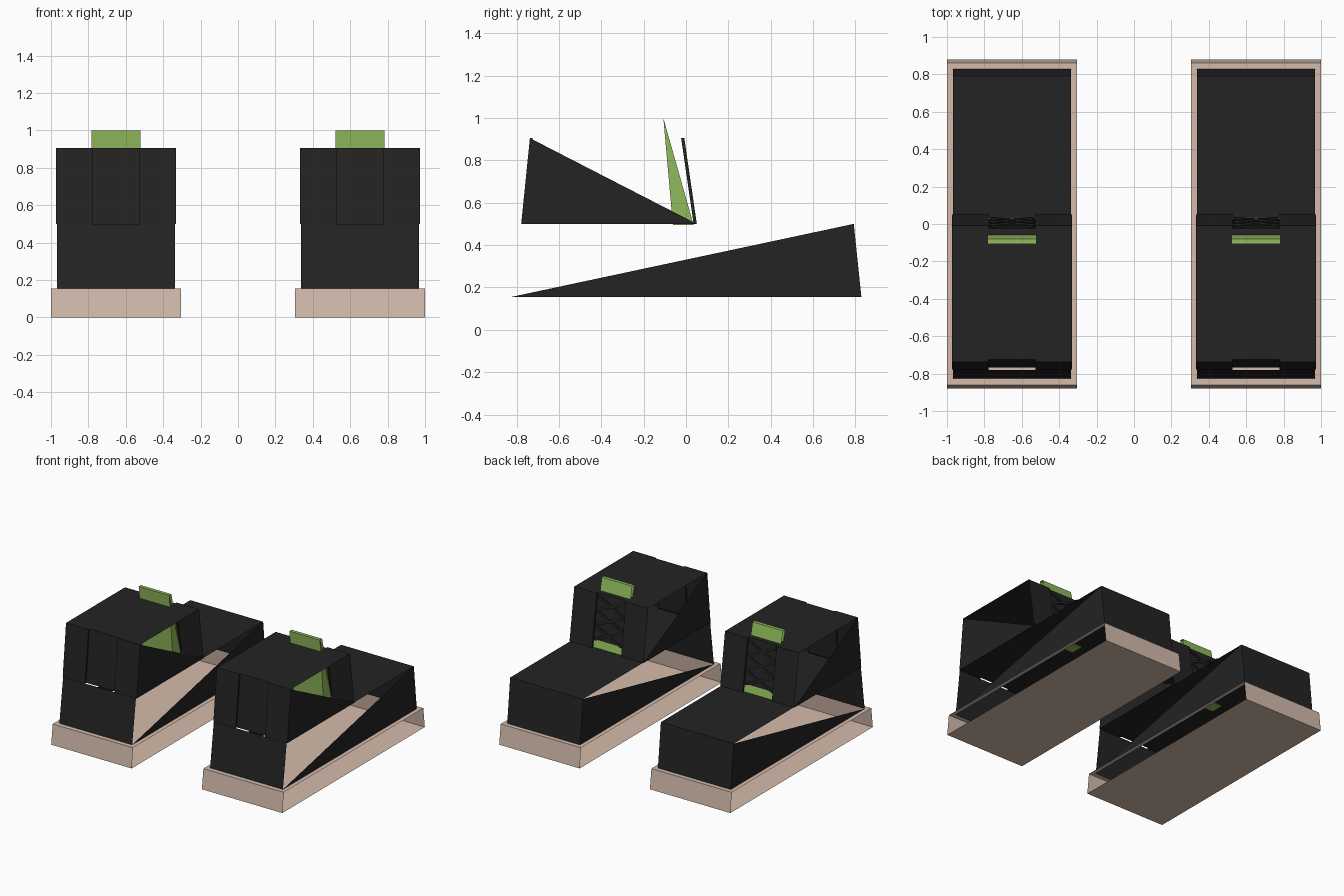
import bpy, math
from mathutils import Vector

if "Cube" in bpy.data.objects:
    bpy.data.objects.remove(bpy.data.objects["Cube"])


def material(name, rgb):
    m = bpy.data.materials.new(name)
    m.diffuse_color = (*rgb, 1)
    m.use_nodes = True
    m.node_tree.nodes["Principled BSDF"].inputs["Base Color"].default_value = m.diffuse_color
    return m


BLACK = material("black_leather", (0.017, 0.017, 0.017))
PEACH = material("peach_sole", (0.66, 0.50, 0.41))
GREEN = material("green_tongue", (0.28, 0.50, 0.11))


def sheet(name, mat, faces, cx):
    """Open surface from a list of polygons, shifted sideways to its boot."""
    verts, polys = [], []
    for f in faces:
        polys.append(range(len(verts), len(verts) + len(f)))
        verts += [(x + cx, y, z) for x, y, z in f]
    me = bpy.data.meshes.new(name)
    me.from_pydata(verts, [], [list(p) for p in polys])
    me.materials.append(mat)
    ob = bpy.data.objects.new(name, me)
    bpy.context.collection.objects.link(ob)
    return ob


def wall(x0, x1, low, high):
    """Quad spanning x0..x1 between two (y, z) points."""
    return [(x0, *low), (x1, *low), (x1, *high), (x0, *high)]


def side(x, *pts):
    """Polygon in the plane of constant x from (y, z) points."""
    return [(x, y, z) for y, z in pts]


def flat(x0, x1, y0, y1, z):
    return wall(x0, x1, (y0, z), (y1, z))


def bar(a, b, out, width, thick):
    """Faces of a thin box running from a to b, lying on a slanted panel."""
    a, b = Vector(a), Vector(b)
    w = (b - a).cross(out).normalized() * width / 2
    t = out * thick
    c = [a - w, a + w, b + w, b - w]
    d = [p + t for p in c]
    quads = [c, d] + [[c[i], c[(i + 1) % 4], d[(i + 1) % 4], d[i]] for i in range(4)]
    return [[tuple(p) for p in q] for q in quads]


SW, LW, CW, PW = 0.348, 0.315, 0.32, 0.126   # half widths: sole, lower, collar, panel
ZS, ZD, ZC = 0.155, 0.5, 0.905               # heights: sole, deck, collar top

for tag, cx in (("left", -0.652), ("right", 0.652)):
    # sole tray: floor, sloping ends, narrow rim, open sides
    f = [flat(-SW, SW, -0.88, 0.88, 0)]
    for s in (-1, 1):
        f.append(wall(-SW, SW, (s * 0.88, 0), (s * 0.862, ZS)))
        f.append(flat(-SW, SW, s * 0.826, s * 0.862, ZS))
        f.append(flat(s * LW, s * SW, -0.826, 0.826, ZS))
    sheet(tag + "_sole", PEACH, f, cx)

    # lower shoe: heel wall, toe wall, deck with a heel slit, half-open sides
    f = [wall(-LW, LW, (-0.826, ZS), (-0.78, ZD)),
         wall(-LW, LW, (0.828, ZS), (0.792, ZD)),
         flat(-LW, LW, -0.762, 0.792, ZD)]
    for s in (-1, 1):
        f.append(flat(s * PW, s * LW, -0.78, -0.762, ZD))
        f.append(side(s * LW, (-0.826, ZS), (0.792, ZD), (0.828, ZS)))
    sheet(tag + "_lower_shoe", BLACK, f, cx)

    # ankle collar: top, walls split around the recesses, half-open sides
    heel, toe = ((-0.778, ZD), (-0.737, ZC)), ((0.051, ZD), (-0.008, ZC))
    heel_in, toe_in = ((-0.766, ZD), (-0.725, ZC)), ((0.036, ZD), (-0.023, ZC))
    f = [flat(-PW, PW, heel_in[1][0], toe_in[1][0], ZC)]
    for s in (-1, 1):
        f.append(flat(s * PW, s * CW, heel[1][0], toe[1][0], ZC))
        for outer, inner in ((heel, heel_in), (toe, toe_in)):
            f.append(wall(s * PW, s * CW, *outer))
            f.append(side(s * PW, outer[0], outer[1], inner[1], inner[0]))
        f.append(side(s * CW, heel[0], heel[1], toe[0]))
    sheet(tag + "_ankle_collar", BLACK, f, cx)

    # recessed heel strip and lacing panel, the latter open at the base
    sheet(tag + "_heel_strip", BLACK, [wall(-PW, PW, *heel_in)], cx)
    sheet(tag + "_lacing_panel", BLACK,
          [wall(-PW, PW, (0.027, 0.56), toe_in[1])], cx)

    # crossed laces on the lacing panel
    out = Vector((0, ZC - ZD, 0.059)).normalized()

    def on_panel(x, z):
        t = (z - ZD) / (ZC - ZD)
        return (x, 0.036 - 0.059 * t, z)

    f = []
    for i in range(3):
        z = 0.56 + 0.11 * i
        for s in (-1, 1):
            f += bar(on_panel(-s * 0.118, z), on_panel(s * 0.118, z + 0.1), out, 0.018, 0.009)
    sheet(tag + "_laces", BLACK, f, cx)

    # tongue: tapering wedge through the collar top
    TW = 0.132
    back, front = ((-0.062, 0.495), (-0.107, 1.0)), ((0.036, 0.495), (-0.08, 1.0))
    f = [wall(-TW, TW, *back), wall(-TW, TW, *front),
         wall(-TW, TW, back[0], front[0]), wall(-TW, TW, back[1], front[1])]
    for s in (-1, 1):
        f.append(side(s * TW, back[0], back[1], front[0]))
    sheet(tag + "_tongue", GREEN, f, cx)
